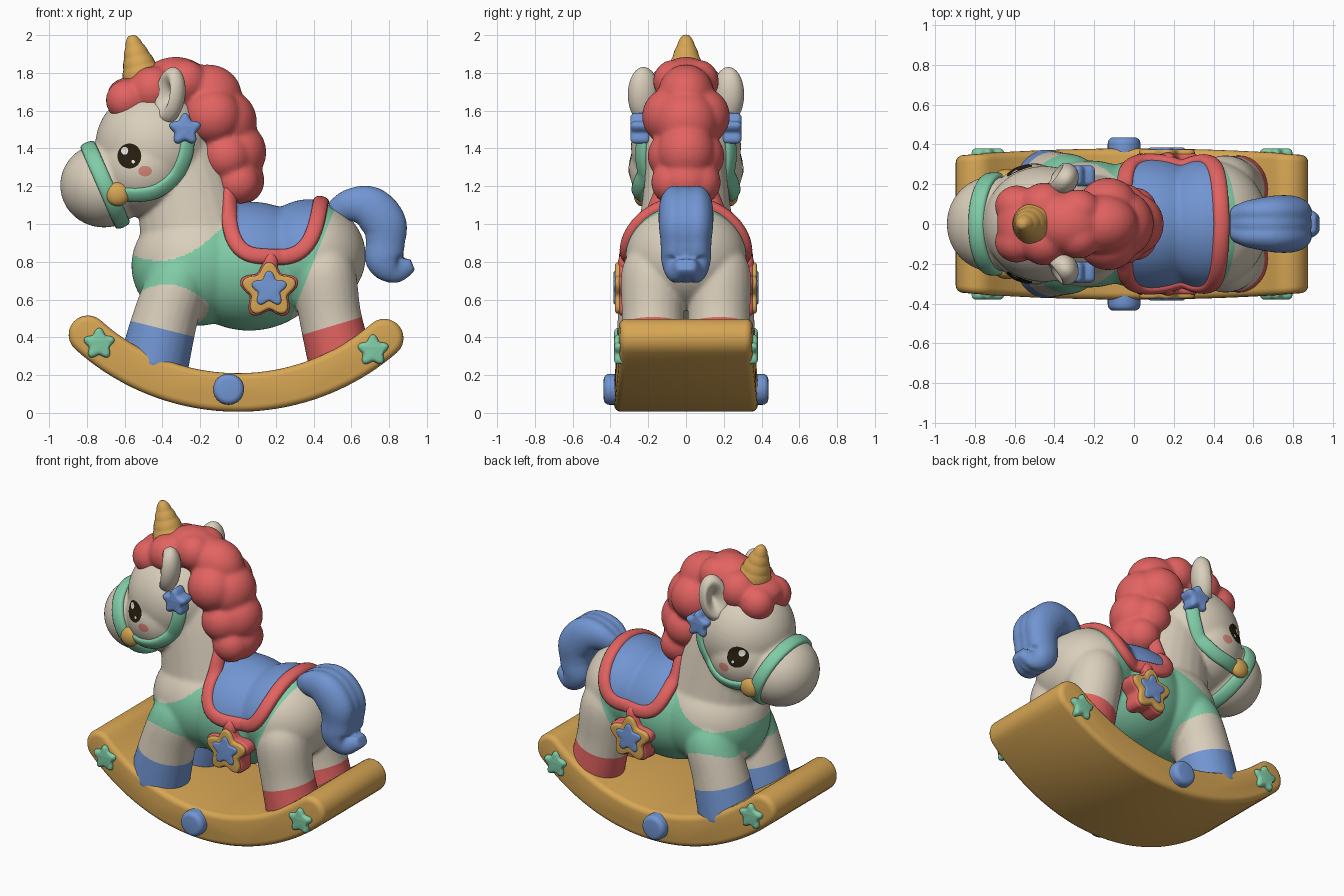
import bpy, bmesh, math
from math import sin, cos, pi
from mathutils import Vector, Matrix, Euler
from mathutils.bvhtree import BVHTree

cube = bpy.data.objects.get("Cube")
if cube:
    bpy.data.objects.remove(cube, do_unlink=True)


def material(name, *srgb):
    lin = [((c / 255 + 0.055) / 1.055) ** 2.4 for c in srgb] + [1]
    m = bpy.data.materials.new(name)
    m.use_nodes = True
    m.diffuse_color = lin
    m.node_tree.nodes["Principled BSDF"].inputs["Base Color"].default_value = lin
    return m


cream = material("cream", 218, 207, 188)
red = material("coral_red", 226, 99, 97)
gold = material("honey_gold", 215, 166, 84)
blue = material("soft_blue", 113, 149, 210)
mint = material("mint_green", 128, 204, 167)
black = material("eye_dark", 38, 29, 15)
white = material("eye_white", 245, 242, 235)
blush = material("blush", 213, 134, 121)


def make(name, bm, mats, mods=(), angle=180):
    """Turn a bmesh into an object, bake its modifiers and smooth it."""
    me = bpy.data.meshes.new(name)
    bm.to_mesh(me)
    bm.free()
    ob = bpy.data.objects.new(name, me)
    bpy.context.collection.objects.link(ob)
    for kind, props in mods:
        mod = ob.modifiers.new(kind.title(), kind)
        for key, value in props.items():
            setattr(mod, key, value)
    if mods:
        dg = bpy.context.evaluated_depsgraph_get()
        ob.data = bpy.data.meshes.new_from_object(ob.evaluated_get(dg))
        ob.modifiers.clear()
        bpy.data.meshes.remove(me)
        ob.data.name = name
    ob.data.materials.clear()
    for m in mats:
        ob.data.materials.append(m)
    ob.data.shade_smooth()
    if angle < 180:
        ob.data.set_sharp_from_angle(angle=math.radians(angle))
    return ob


def blend(voxel, rounds):
    return [("REMESH", dict(mode="VOXEL", voxel_size=voxel)),
            ("SMOOTH", dict(factor=0.5, iterations=rounds))]


def ball(bm, loc, size):
    bmesh.ops.create_icosphere(bm, subdivisions=4, radius=1,
                               matrix=Matrix.LocRotScale(Vector(loc), None, Vector(size)))


def spline(pts, steps=6):
    """Catmull-Rom interpolation through points of any dimension."""
    pts = [Vector(p) for p in pts]
    ext = [2 * pts[0] - pts[1]] + pts + [2 * pts[-1] - pts[-2]]
    out = []
    for a, b, c, d in zip(ext, ext[1:], ext[2:], ext[3:]):
        for i in range(steps):
            t = i / steps
            out.append(0.5 * (2 * b + (c - a) * t + (2 * a - 5 * b + 4 * c - d) * t * t
                              + (3 * b - a - 3 * c + d) * t ** 3))
    return out + [pts[-1]]


def skin(bm, rings, cyclic=False):
    """Join rings of points into a closed surface."""
    rings = [[bm.verts.new(p) for p in ring] for ring in rings]
    n = len(rings[0])
    for r, q in zip(rings, rings[1:] + rings[:1] if cyclic else rings[1:]):
        for k in range(n):
            bm.faces.new((r[k], r[(k + 1) % n], q[(k + 1) % n], q[k]))
    if not cyclic:
        bm.faces.new(rings[0])
        bm.faces.new(rings[-1])
    bmesh.ops.recalc_face_normals(bm, faces=bm.faces[:])


def tube(bm, path, y=0.0, wide=1.0, n=24):
    """Tube along (x, z, radius) points; a sideways shift fades at thin ends."""
    rings = []
    for i, p in enumerate(path):
        t = (path[min(i + 1, len(path) - 1)] - path[max(i - 1, 0)]).xy.normalized()
        mid = y * min(1, p.z / 0.08)
        rings.append([(p.x - t.y * p.z * cos(a), mid + wide * p.z * sin(a), p.y + t.x * p.z * cos(a))
                      for a in (2 * pi * k / n for k in range(n))])
    skin(bm, rings)


def prism(name, outline, y0, y1, mat, bevel, taper=0.0):
    """Extrude an (x, z) outline along y with rounded rims."""
    bm = bmesh.new()
    skin(bm, [[(x, y * (1 - taper * x * x), z) for x, z in outline] for y in (y0, y1)])
    return make(name, bm, [mat], [("BEVEL", dict(width=bevel, segments=4, limit_method="ANGLE",
                                                angle_limit=1.0, use_clamp_overlap=False))], 40)


def star(name, x, z, r, y0, y1, mat, bevel=0.014, wave=0.16):
    """Soft five-pointed star; no wave gives a round button."""
    pts = [(x + r * (1 - wave + wave * cos(5 * a)) * sin(a), z + r * (1 - wave + wave * cos(5 * a)) * cos(a))
           for a in (2 * pi * k / 60 for k in range(60))]
    return prism(name, pts, y0, y1, mat, bevel)


def patch(name, f, mat, flip=False, rings=8, n=48):
    """Disc draped over a surface; f(radius, angle) gives each point."""
    bm = bmesh.new()
    mid = bm.verts.new(f(0, 0))
    prev = None
    for i in range(1, rings + 1):
        ring = [bm.verts.new(f(i / rings, 2 * pi * k / n)) for k in range(n)]
        for k in range(n):
            j = (k + 1) % n
            bm.faces.new((prev[k], ring[k], ring[j], prev[j]) if prev else (mid, ring[k], ring[j]))
        prev = ring
    if flip:
        bmesh.ops.reverse_faces(bm, faces=bm.faces[:])
    return make(name, bm, [mat])


# Horse body: blended torso, neck, head and legs
FRONT = [(-0.26, 0.86, 0.08), (-0.31, 0.72, 0.155), (-0.385, 0.5, 0.172), (-0.45, 0.24, 0.186)]
HIND = [(0.42, 0.92, 0.08), (0.45, 0.76, 0.165), (0.49, 0.5, 0.165), (0.55, 0.25, 0.174)]
bm = bmesh.new()
for loc, size in [((-0.22, 0, 0.78), (0.345, 0.32, 0.32)), ((0.06, 0, 0.77), (0.4, 0.325, 0.335)),
                  ((0.38, 0, 0.83), (0.297, 0.32, 0.288)), ((-0.45, 0, 1.41), (0.307, 0.292, 0.307)),
                  ((-0.5, 0, 1.29), (0.26, 0.302, 0.255)), ((-0.71, 0, 1.205), (0.232, 0.24, 0.224))]:
    ball(bm, loc, size)
tube(bm, spline([(-0.2, 0.78, 0.32), (-0.24, 1.0, 0.285), (-0.29, 1.25, 0.25), (-0.36, 1.45, 0.22)]), wide=0.87)
for s in (-1, 1):
    tube(bm, spline(FRONT), s * 0.19)
    tube(bm, spline(HIND), s * 0.175)
horse = make("horse_body", bm, [cream, mint, blue, red], blend(0.0095, 20))

# Clean cuts along the sock tops and the rear vest edge
bm = bmesh.new()
bm.from_mesh(horse.data)
for co, no in [((-0.4, 0, 0.445), (0.25, 0, 1)), ((0.48, 0, 0.455), (-0.3, 0, 1)), ((0.46, 0, 0.95), (1, 0, -0.4))]:
    bmesh.ops.bisect_plane(bm, geom=bm.verts[:] + bm.edges[:] + bm.faces[:], plane_co=co, plane_no=no)
bm.to_mesh(horse.data)
bm.free()


# Body colours: vest and socks
def coat(c):
    if -0.75 < c.x < -0.15 and c.z < 0.445 - 0.25 * (c.x + 0.4):
        return 2
    if c.x > 0.25 and c.z < 0.455 + 0.3 * (c.x - 0.48):
        return 3
    leg = math.hypot(c.x + 0.31 + 0.33 * (0.72 - c.z), 1.15 * (abs(c.y) - 0.19)) < 0.21
    if leg and c.z < 0.68 - 2 * (c.x + 0.38) ** 2:
        return 0
    return int(c.x > -0.62 and c.z < 0.805 + 1.6 * (c.x + 0.42) ** 2 and c.x < 0.46 - 0.4 * (0.95 - c.z))


for p in horse.data.polygons:
    p.material_index = coat(p.center)
tree = BVHTree.FromPolygons([v.co for v in horse.data.vertices], [p.vertices for p in horse.data.polygons])


def side_point(x, z, s, off):
    hit = tree.ray_cast(Vector((x, s * 2, z)), Vector((0, -s, 0)))[0]
    return Vector((x, (hit.y if hit else 0) + s * off, z))


def out_point(origin, d, off):
    return tree.ray_cast(Vector(origin), d)[0] + d * off


def strap(name, pts, half, thick, mat, cyclic=False):
    """Flat rounded ribbon lying on the horse."""
    rings, last = [], len(pts) - 1
    for i, p in enumerate(pts):
        ahead = pts[(i + 1) % len(pts)] if cyclic else pts[min(i + 1, last)]
        behind = pts[i - 1] if cyclic else pts[max(i - 1, 0)]
        t = (ahead - behind).normalized()
        across = t.cross(tree.find_nearest(p)[1]).normalized()
        up = across.cross(t)
        rings.append([p + across * half * cos(a) + up * thick * math.copysign(abs(sin(a)) ** 0.7, sin(a))
                      for a in (2 * pi * k / 16 for k in range(16))])
    bm = bmesh.new()
    skin(bm, rings, cyclic)
    return make(name, bm, [mat])


# Saddle blanket with trim, laid out as a rounded square over the back
def saddle(r, a, off=0.014):
    k = (abs(cos(a)) ** 3.5 + abs(sin(a)) ** 3.5) ** (-1 / 3.5) * r
    th = 1.42 * k * sin(a)
    x = 0.2 + 0.24 * k * cos(a) - 0.015 * abs(th)
    return out_point((x, 0, 0.78), Vector((0, sin(th), cos(th))), off)


patch("saddle_blanket", saddle, blue, rings=24, n=96)
strap("saddle_trim", [saddle(1, 2 * pi * k / 96, 0.005) for k in range(96)], 0.042, 0.032, red, True)

# Noseband around the muzzle
slope = Vector((-0.4, 0, 0.917))
strap("noseband", [out_point((-0.7, 0, 1.2), slope * cos(a) + Vector((0, sin(a), 0)), 0)
                   for a in (2 * pi * k / 64 for k in range(64))], 0.042, 0.022, mint, True)

# Mane, forelock and tail
bm = bmesh.new()
for x, y, z, rx, ry, rz in [(-0.33, 0, 1.75, 0.18, 0.15, 0.135), (-0.16, 0, 1.68, 0.18, 0.15, 0.165),
                            (-0.06, 0, 1.54, 0.16, 0.17, 0.17), (0.0, 0, 1.38, 0.15, 0.155, 0.16),
                            (0.02, 0, 1.23, 0.12, 0.14, 0.125), (-0.56, 0, 1.69, 0.13, 0.17, 0.09)]:
    ball(bm, (x, y, z), (rx, ry, rz))
for s in (-1, 1):
    for x, y, z, r in [(-0.59, 0.09, 1.655, 0.11), (-0.45, 0.09, 1.71, 0.125), (-0.28, 0.065, 1.755, 0.115),
                       (-0.13, 0.09, 1.57, 0.15), (-0.06, 0.08, 1.36, 0.13), (0.0, 0.075, 1.22, 0.115)]:
        ball(bm, (x, s * y, z), (r, r * 0.95, r))
make("mane", bm, [red], blend(0.012, 10))

bm = bmesh.new()
tail = spline([(0.5, 1.06, 0.06), (0.6, 1.1, 0.09), (0.7, 1.085, 0.115), (0.775, 1.0, 0.118),
               (0.78, 0.9, 0.104), (0.775, 0.81, 0.1), (0.835, 0.755, 0.07), (0.925, 0.785, 0.035)])
for y in (-0.06, 0, 0.06):
    tube(bm, tail, y, 0.72)
make("tail", bm, [blue], blend(0.011, 8))

# Spiral horn
bm = bmesh.new()
horn = []
for k in range(41):
    t = k / 40
    horn.append(Vector((-0.495 - 0.07 * t, 1.73 + 0.268 * t,
                        0.104 * (1 - t) ** 0.75 + 0.016 + 0.003 * abs(sin(5 * pi * t)))))
tube(bm, horn)
make("horn", bm, [gold], angle=70)

# Rocker base: curved plank with round ends
R, A0, A1, H = 1.185, -0.735, 0.712, 0.102


def on_arc(a, h):
    return ((R + h) * sin(a), 1.293 - (R + h) * cos(a))


def cap(a, sgn):
    x, z = on_arc(a, 0)
    turns = [a - pi / 2 + sgn * pi * k / 12 for k in range(1, 12)]
    return [(x + H * cos(t), z + H * sin(t)) for t in turns]


arc = [A0 + (A1 - A0) * k / 40 for k in range(41)]
outline = [on_arc(a, H) for a in arc] + cap(A1, 1) + [on_arc(a, -H) for a in reversed(arc)] + cap(A0, -1)[::-1]
prism("rocker", outline, -0.38, 0.38, gold, 0.035, taper=0.12)

# Parts found on both sides
for s, tag in ((-1, "right"), (1, "left")):
    # Ear with a hollow facing forward and outward
    bm = bmesh.new()
    ball(bm, (0, 0, 0), (1, 1, 1))
    for v in bm.verts:
        if v.co.x < 0:
            v.co.x *= 1 - 1.7 * max(0, 0.8 - math.hypot(v.co.y, v.co.z))
    bm.transform(Matrix.LocRotScale(Vector((-0.36, s * 0.222, 1.68)), Euler((-s * 0.12, 0.1, -s * 0.6)),
                                    Vector((0.075, 0.09, 0.152))))
    make(tag + "_ear", bm, [cream])

    # Eye, highlights and cheek
    for part, x, z, rx, rz, off, mat in [("eye", -0.575, 1.36, 0.063, 0.066, 0.004, black),
                                         ("eye_highlight", -0.6, 1.388, 0.019, 0.021, 0.007, white),
                                         ("eye_glint", -0.555, 1.33, 0.009, 0.009, 0.007, white),
                                         ("cheek", -0.492, 1.28, 0.036, 0.028, 0.004, blush)]:
        patch(tag + "_" + part, lambda r, a: side_point(x + rx * r * cos(a), z + rz * r * sin(a), s, off), mat, s > 0)

    # Bridle strap, ring and star
    path = spline([(-0.63, 1.16), (-0.52, 1.155), (-0.42, 1.18), (-0.33, 1.255), (-0.28, 1.36), (-0.265, 1.46)])
    strap(tag + "_cheek_strap", [side_point(p.x, p.y, s, 0) for p in path], 0.042, 0.022, mint)
    bm = bmesh.new()
    ball(bm, side_point(-0.637, 1.158, s, 0.015), (0.063, 0.04, 0.063))
    make(tag + "_bridle_ring", bm, [gold])
    star(tag + "_bridle_star", -0.28, 1.5, 0.087, s * 0.19, s * 0.295, blue, 0.026)

    # Hanging star charm under the saddle
    bm = bmesh.new()
    ball(bm, (0.17, s * 0.325, 0.79), (0.042, 0.035, 0.06))
    make(tag + "_charm_loop", bm, [red])
    star(tag + "_charm_back", 0.165, 0.65, 0.16, s * 0.24, s * 0.355, red, 0.018)
    star(tag + "_charm_frame", 0.165, 0.65, 0.147, s * 0.3, s * 0.375, gold)
    star(tag + "_charm_centre", 0.165, 0.655, 0.097, s * 0.3, s * 0.385, blue, wave=0.18)

    # Rocker ornaments
    star(tag + "_front_rocker_star", -0.735, 0.365, 0.085, s * 0.3, s * 0.38, mint, 0.022)
    star(tag + "_back_rocker_star", 0.715, 0.33, 0.085, s * 0.3, s * 0.38, mint, 0.022)
    star(tag + "_rocker_button", -0.05, 0.125, 0.082, s * 0.3, s * 0.436, blue, 0.03, wave=0)
